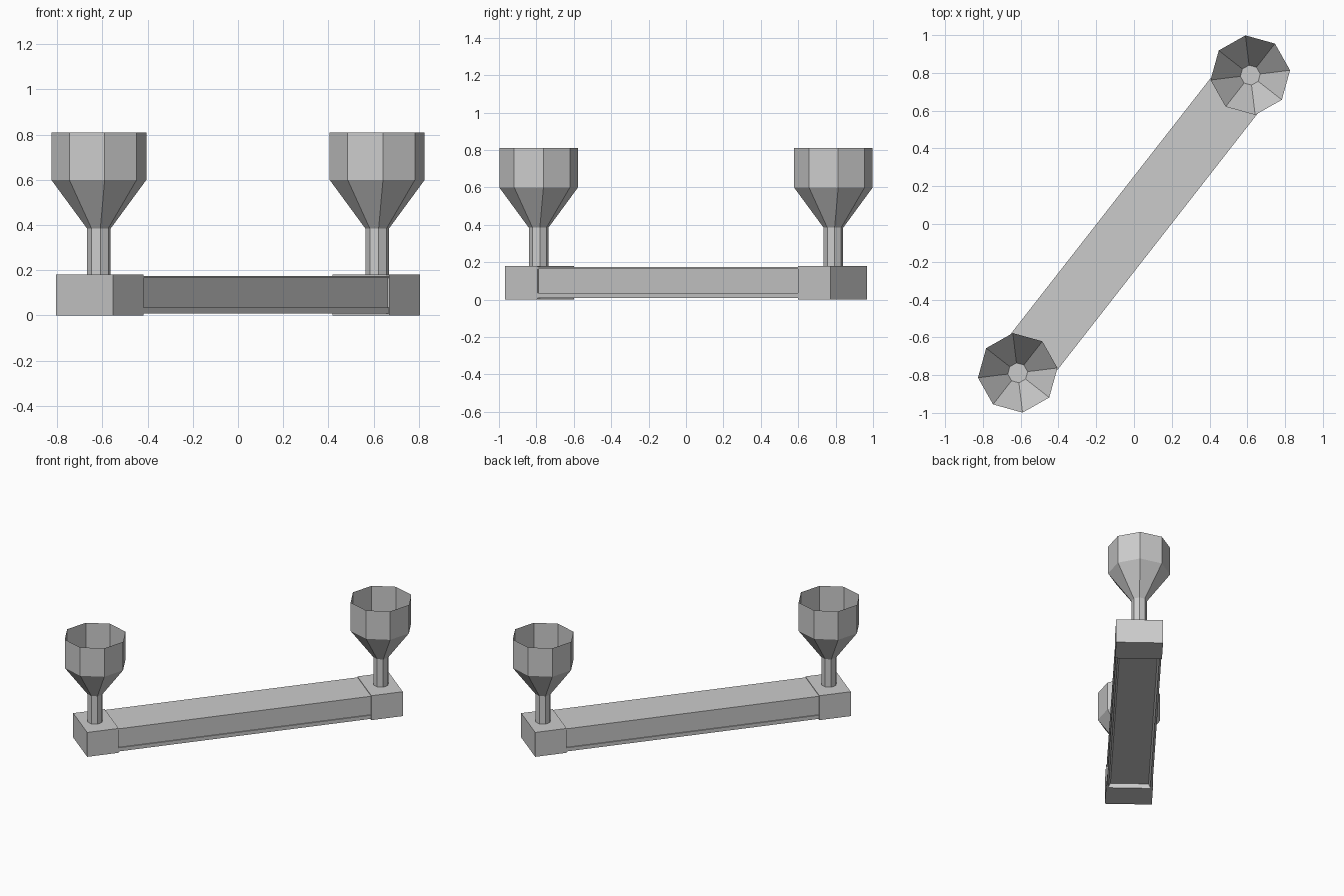
import bpy, bmesh, math
from mathutils import Matrix

if "Cube" in bpy.data.objects:
    bpy.data.objects.remove(bpy.data.objects["Cube"], do_unlink=True)

grey = bpy.data.materials.new("plain grey")
grey.use_nodes = True
grey.diffuse_color = (0.6, 0.6, 0.6, 1)
grey.node_tree.nodes["Principled BSDF"].inputs["Base Color"].default_value = (0.6, 0.6, 0.6, 1)

# Everything is laid out along x, then turned to the diagonal
TURN = Matrix.Rotation(math.radians(52), 4, "Z")
HALF_LENGTH, HALF_WIDTH, HEIGHT = 1.104, 0.16, 0.18
BLOCK = 0.22
CUP_X = 1.0


def finish(name, bm):
    bm.transform(TURN)
    mesh = bpy.data.meshes.new(name)
    bm.to_mesh(mesh)
    bm.free()
    mesh.materials.append(grey)
    obj = bpy.data.objects.new(name, mesh)
    bpy.context.collection.objects.link(obj)


def end_block(name, side):
    bm = bmesh.new()
    place = Matrix.Translation((side * (HALF_LENGTH - BLOCK / 2), 0, HEIGHT / 2))
    size = Matrix.Diagonal((BLOCK, 2 * HALF_WIDTH, HEIGHT, 1))
    bmesh.ops.create_cube(bm, size=1, matrix=place @ size)
    finish(name, bm)


def grooved_bar(name):
    # Half cross-section: side groove, bottom rim, recessed underside
    half = [(0.156, 0.175), (0.156, 0.165), (0.148, 0.165), (0.148, 0.035),
            (0.156, 0.035), (0.156, 0.008), (0.142, 0.008), (0.13, 0.035)]
    section = half + [(-y, z) for y, z in reversed(half)]
    end = HALF_LENGTH - BLOCK
    bm = bmesh.new()
    face = bm.faces.new([bm.verts.new((-end, y, z)) for y, z in section])
    made = bmesh.ops.extrude_face_region(bm, geom=[face], use_keep_orig=True)
    moved = [g for g in made["geom"] if isinstance(g, bmesh.types.BMVert)]
    bmesh.ops.translate(bm, verts=moved, vec=(2 * end, 0, 0))
    bmesh.ops.recalc_face_normals(bm, faces=bm.faces)
    finish(name, bm)


def turned(name, x, profile, floor=False):
    # Eight-sided open shell from (radius, height) pairs
    bm = bmesh.new()
    rings = []
    for r, z in profile:
        angles = [math.tau * i / 8 for i in range(8)]
        rings.append([bm.verts.new((x + r * math.cos(a), r * math.sin(a), z)) for a in angles])
    for low, high in zip(rings, rings[1:]):
        for i in range(8):
            j = (i + 1) % 8
            bm.faces.new((low[i], low[j], high[j], high[i]))
    if floor:
        bm.faces.new(list(reversed(rings[0])))
    finish(name, bm)


grooved_bar("bar")
for label, side in (("front", -1), ("back", 1)):
    end_block(label + "_end_block", side)
    turned(label + "_stem", side * CUP_X, [(0.053, HEIGHT), (0.053, 0.385)])
    turned(label + "_cup", side * CUP_X, [(0.053, 0.385), (0.212, 0.6), (0.212, 0.81)], floor=True)
